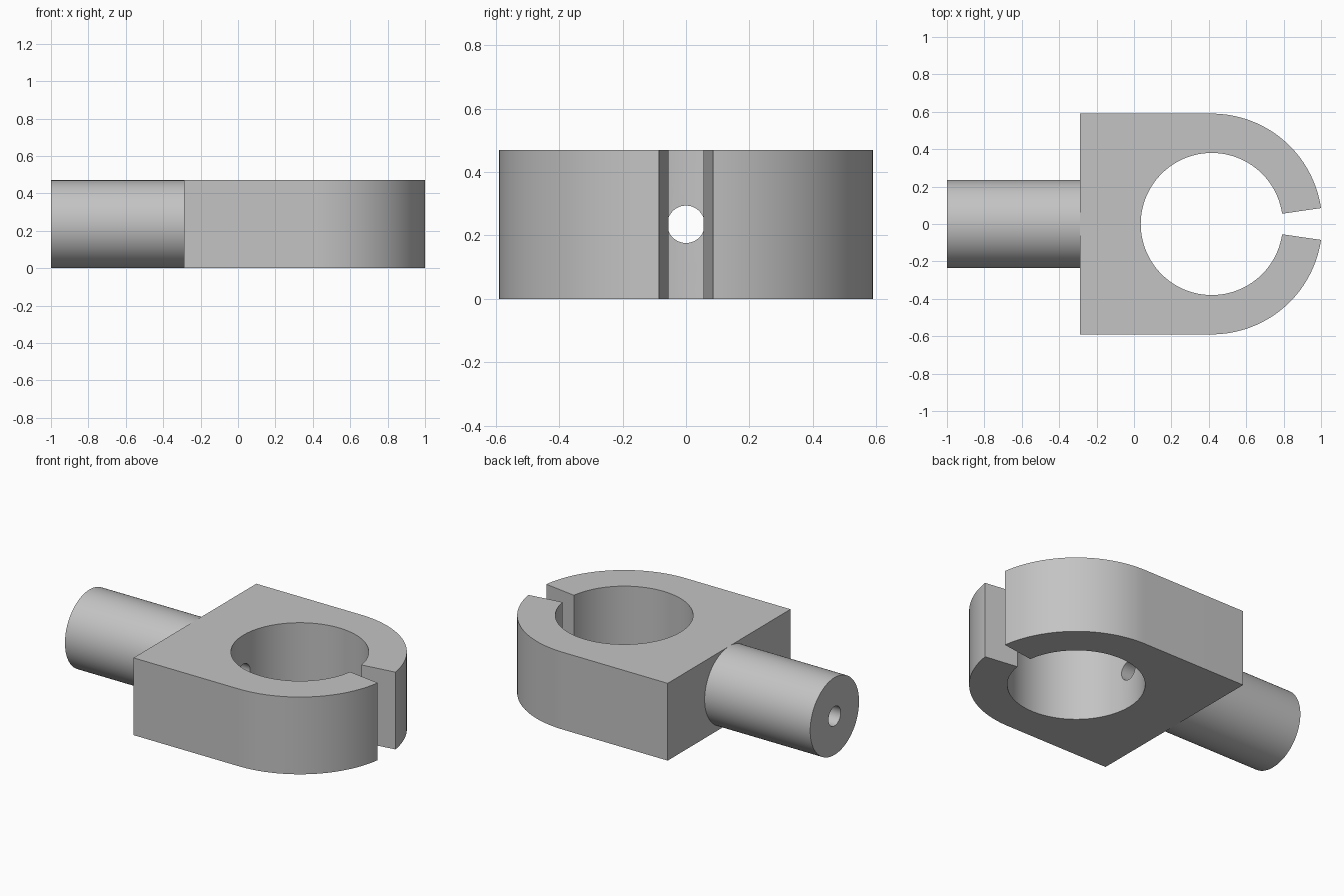
import bpy, bmesh
from math import sin, cos, pi, radians
from mathutils import Matrix

old = bpy.data.objects.get("Cube")
if old:
    bpy.data.objects.remove(old, do_unlink=True)

HEIGHT = 0.47
MID = HEIGHT / 2
RING_X, OUTER, INNER = 0.416, 0.59, 0.38
BACK_X, TIP_X = -0.29, -1.0
BORE = 0.059
GAP = radians(8.3)

steel = bpy.data.materials.new("grey_metal")
steel.use_nodes = True
grey = (0.55, 0.55, 0.55, 1)
steel.diffuse_color = grey
steel.node_tree.nodes["Principled BSDF"].inputs["Base Color"].default_value = grey


def make_object(name, bm):
    bmesh.ops.recalc_face_normals(bm, faces=bm.faces)
    mesh = bpy.data.meshes.new(name)
    bm.to_mesh(mesh)
    bm.free()
    mesh.materials.append(steel)
    obj = bpy.data.objects.new(name, mesh)
    bpy.context.collection.objects.link(obj)
    return obj


def arc(radius, start, end, steps):
    angles = [start + (end - start) * i / steps for i in range(steps + 1)]
    return [(RING_X + radius * cos(a), radius * sin(a)) for a in angles]


def rod(name, radius, x0, x1, sides):
    bm = bmesh.new()
    turn = Matrix.Translation(((x0 + x1) / 2, 0, MID)) @ Matrix.Rotation(pi / 2, 4, 'Y')
    bmesh.ops.create_cone(bm, cap_ends=True, segments=sides, radius1=radius,
                          radius2=radius, depth=x1 - x0, matrix=turn)
    return make_object(name, bm)


def activate(obj):
    bpy.ops.object.select_all(action='DESELECT')
    obj.select_set(True)
    bpy.context.view_layer.objects.active = obj


# Split clamp: rounded nose, square back and a round opening with a radial gap
outline = arc(OUTER, GAP, pi / 2, 32)
outline += [(BACK_X, OUTER), (BACK_X, -OUTER)]
outline += arc(OUTER, -pi / 2, -GAP, 32)
outline += arc(INNER, 2 * pi - GAP, GAP, 96)

bm = bmesh.new()
base = bm.faces.new([bm.verts.new((x, y, 0)) for x, y in outline])
top = bmesh.ops.extrude_face_region(bm, geom=[base], use_keep_orig=True)
bmesh.ops.translate(bm, vec=(0, 0, HEIGHT),
                    verts=[v for v in top["geom"] if isinstance(v, bmesh.types.BMVert)])
clamp = make_object("clamp_body", bm)

# Round shaft on the back of the clamp
shaft = rod("shaft", MID, TIP_X, BACK_X, 96)

# Bore running along the shaft into the clamp opening
cutter = rod("bore_cutter", BORE, TIP_X - 0.1, RING_X, 48)
cutter.hide_render = True
for part in (clamp, shaft):
    cut = part.modifiers.new("bore", 'BOOLEAN')
    cut.operation = 'DIFFERENCE'
    cut.solver = 'EXACT'
    cut.object = cutter
    activate(part)
    bpy.ops.object.modifier_apply(modifier=cut.name)
    bpy.ops.object.shade_smooth_by_angle(angle=radians(30))
bpy.data.objects.remove(cutter, do_unlink=True)
